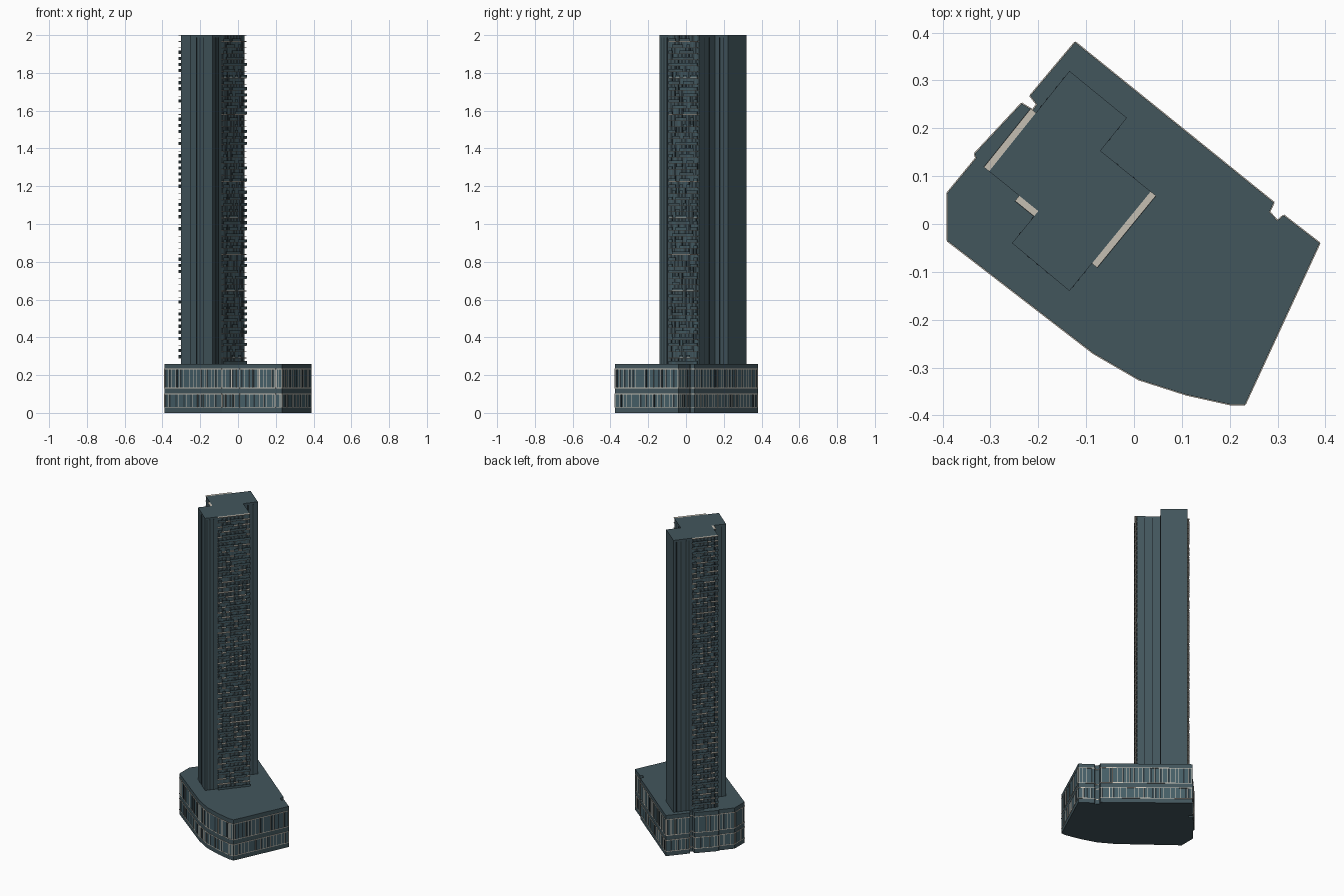
import bpy, bmesh, random
from mathutils import Vector

if "Cube" in bpy.data.objects:
    bpy.data.objects.remove(bpy.data.objects["Cube"])

random.seed(4)


def material(name, rgb):
    m = bpy.data.materials.new(name)
    m.diffuse_color = (*rgb, 1)
    m.use_nodes = True
    m.node_tree.nodes["Principled BSDF"].inputs["Base Color"].default_value = m.diffuse_color
    return m


TEAL = material("slate teal", (0.055, 0.092, 0.108))
GLASS = material("window glass", (0.06, 0.112, 0.135))
DARK = material("dark recess", (0.022, 0.035, 0.042))
CREAM = material("cream trim", (0.56, 0.52, 0.45))

BASE_H, TOP = 0.26, 2.0
FLOORS = 54
STEP = (TOP - BASE_H) / FLOORS

# Footprints, counter-clockwise
PODIUM = [(-.39, -.035), (-.085, -.27), (.01, -.325), (.11, -.357), (.2, -.377),
          (.232, -.377), (.388, -.04), (.313, .018), (.3, .007), (.283, .025),
          (.292, .045), (-.123, .38), (-.217, .268), (-.203, .25), (-.212, .238),
          (-.235, .252), (-.333, .147), (-.33, .138), (-.39, .065)]
TOWER = [(-.135, -.14), (.035, .068), (-.07, .153), (-.015, .222), (-.135, .32),
         (-.303, .11), (-.2, .027), (-.255, -.04)]


def finish(bm, name, mats):
    bmesh.ops.recalc_face_normals(bm, faces=bm.faces[:])
    me = bpy.data.meshes.new(name)
    bm.to_mesh(me)
    bm.free()
    for m in mats:
        me.materials.append(m)
    ob = bpy.data.objects.new(name, me)
    bpy.context.collection.objects.link(ob)
    return ob


def prism(name, outline, z0, z1, mat):
    bm = bmesh.new()
    base = bm.faces.new([bm.verts.new((x, y, z0)) for x, y in outline])
    ext = bmesh.ops.extrude_face_region(bm, geom=[base], use_keep_orig=True)
    tops = [g for g in ext["geom"] if isinstance(g, bmesh.types.BMVert)]
    bmesh.ops.translate(bm, verts=tops, vec=(0, 0, z1 - z0))
    return finish(bm, name, [mat])


def wall_box(bm, a, b, s0, s1, z0, z1, d0, d1, mat=0):
    """Box on wall a-b from distance s0 to s1, standing out from d0 to d1."""
    a, b = Vector(a), Vector(b)
    t = (b - a).normalized()
    n = Vector((t.y, -t.x))
    ring = [a + t * s + n * d for s, d in ((s0, d0), (s0, d1), (s1, d1), (s1, d0))]
    lo = [bm.verts.new((p.x, p.y, z0)) for p in ring]
    hi = [bm.verts.new((p.x, p.y, z1)) for p in ring]
    faces = [lo[::-1], hi] + [[lo[i], lo[(i + 1) % 4], hi[(i + 1) % 4], hi[i]] for i in range(4)]
    for f in faces:
        bm.faces.new(f).material_index = mat


def length(a, b):
    return (Vector(b) - Vector(a)).length


def edges(outline):
    return list(zip(outline, outline[1:] + outline[:1]))


# Podium block with glazing, horizontal trim and mullions
prism("podium", PODIUM, 0, BASE_H, TEAL)
glazing, trim, mullions = bmesh.new(), bmesh.new(), bmesh.new()
STOREYS = [(0.03, 0.1), (0.132, 0.232)]
for a, b in edges(PODIUM):
    L = length(a, b)
    for z0, z1 in STOREYS:
        for z in (z0, z1):
            wall_box(trim, a, b, 0, L, z - 0.002, z + 0.002, -0.001, 0.002)
        if L < 0.03:
            continue
        wall_box(glazing, a, b, 0.004, L - 0.004, z0, z1, -0.001, 0.001)
        n = max(2, round(L / 0.024))
        for i in range(n + 1):
            s = 0.004 + (L - 0.008) * i / n
            if 0 < i < n:
                s += random.uniform(-0.006, 0.006)
            w = random.choice((0.001, 0.001, 0.0018))
            wall_box(mullions, a, b, s - w, s + w, z0, z1, -0.001, 0.002)
            # Dark pane beside some mullions
            if i < n and random.random() < 0.4:
                wall_box(glazing, a, b, s + 0.002, s + 0.011, z0, z1, -0.001, 0.0015, 1)
finish(glazing, "podium_glazing", [GLASS, DARK])
finish(trim, "podium_trim", [CREAM])
finish(mullions, "podium_mullions", [CREAM])

# Tower shaft
prism("tower", TOWER, BASE_H, TOP, TEAL)

# Tall dark window strips: wall start, wall end, distances along the wall
strips = bmesh.new()
STRIPS = [
    (TOWER[0], TOWER[1], (0.012, 0.03, 0.05)),
    (TOWER[7], TOWER[0], (0.045, 0.07, 0.095)),
    (TOWER[6], TOWER[7], (0.02, 0.06)),
    (TOWER[4], TOWER[5], (0.02, 0.045, 0.075, 0.095)),
    (TOWER[1], TOWER[2], (0.045, 0.09)),
    (TOWER[2], TOWER[3], (0.03, 0.06)),
]
for a, b, places in STRIPS:
    for s in places:
        wall_box(strips, a, b, s - 0.003, s + 0.003, BASE_H, TOP - 0.012, -0.001, 0.001)
finish(strips, "tower_window_strips", [DARK])

# Balcony stacks: wall start, wall end, number of bays
STACKS = [
    ((-.088, -.0825), (.035, .068), 8),
    ((-.205, .2325), (-.303, .11), 7),
    ((-.24, .0592), (-.2, .027), 2),
]
slabs, rails, doors = bmesh.new(), bmesh.new(), bmesh.new()
DEPTH = 0.014
for a, b, bays in STACKS:
    L = length(a, b)
    bay = L / bays
    for f in range(FLOORS):
        z = BASE_H + (f + 1) * STEP
        wall_box(slabs, a, b, 0, L, z - 0.003, z, -0.001, DEPTH)
        for i in range(bays):
            s = i * bay
            # Doors between slabs, varied from floor to floor
            cut = s + bay * random.uniform(0.3, 0.7)
            wall_box(doors, a, b, s, cut, z - STEP, z - 0.003, -0.001, 0.001,
                     random.choice((0, 1, 1)))
            # Rails at the slab edge, standing on the floor below
            if random.random() < 0.65:
                wall_box(rails, a, b, s, s + bay, z - STEP, z - STEP + 0.014,
                         DEPTH - 0.001, DEPTH + 0.001, random.choice((0, 0, 1)))
finish(slabs, "balcony_slabs", [CREAM])
finish(rails, "balcony_rails", [TEAL, GLASS])
finish(doors, "balcony_doors", [GLASS, DARK])
